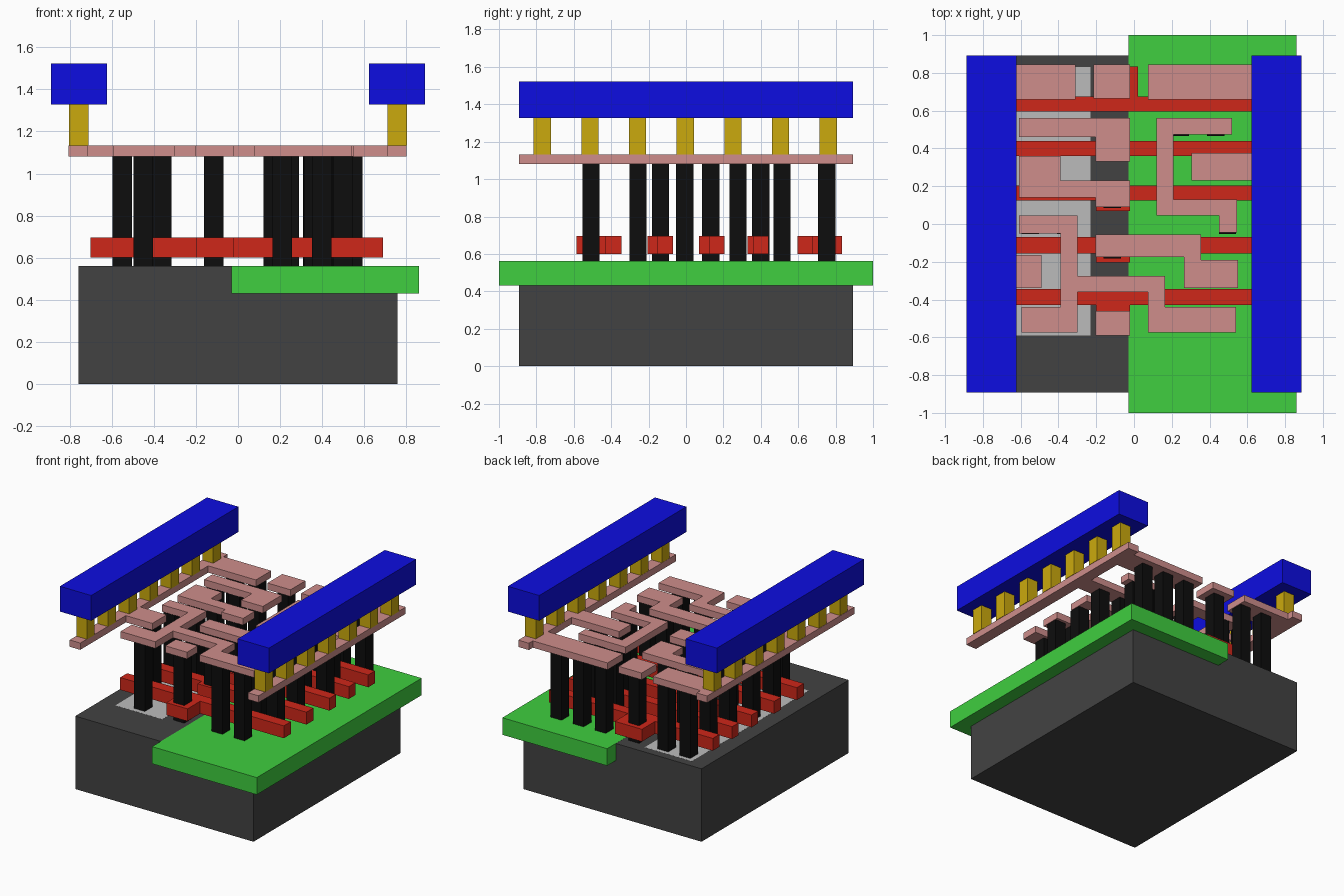
import bpy, bmesh

if "Cube" in bpy.data.objects:
    bpy.data.objects.remove(bpy.data.objects["Cube"])


def material(name, r, g, b):
    m = bpy.data.materials.new(name)
    m.diffuse_color = (r, g, b, 1)
    m.use_nodes = True
    m.node_tree.nodes["Principled BSDF"].inputs["Base Color"].default_value = m.diffuse_color
    return m


DARK = material("dark_grey", 0.055, 0.055, 0.055)
LIGHT = material("light_grey", 0.5, 0.5, 0.5)
GREEN = material("green", 0.05, 0.62, 0.05)
RED = material("red", 0.62, 0.02, 0.01)
BLACK = material("black", 0.004, 0.004, 0.004)
PINK = material("pink", 0.62, 0.27, 0.26)
GOLD = material("gold", 0.6, 0.4, 0.004)
BLUE = material("blue", 0.004, 0.004, 0.75)


def slab(name, z0, z1, mat, *turns):
    """Extrude a right-angled outline; turns alternate x, y, x, y round it."""
    xs, ys = turns[0::2], turns[1::2]
    bm = bmesh.new()
    ring = []
    for i, y in enumerate(ys):
        ring += [(xs[i], y), (xs[(i + 1) % len(xs)], y)]
    face = bm.faces.new([bm.verts.new((x, y, z0)) for x, y in ring])
    top = bmesh.ops.extrude_face_region(bm, geom=[face])["geom"]
    bmesh.ops.translate(bm, vec=(0, 0, z1 - z0),
                        verts=[g for g in top if isinstance(g, bmesh.types.BMVert)])
    bmesh.ops.recalc_face_normals(bm, faces=bm.faces)
    mesh = bpy.data.meshes.new(name)
    bm.to_mesh(mesh)
    bm.free()
    mesh.materials.append(mat)
    ob = bpy.data.objects.new(name, mesh)
    bpy.context.collection.objects.link(ob)


def post(name, x, y, z0, z1, mat, r=0.046):
    slab(name, z0, z1, mat, x - r, y - r, x + r, y + r)


TOP, WIRE0, WIRE1, RAIL = 0.56, 1.08, 1.132, 1.328
END = 0.893

# Base block, well slab and thin active strips
slab("substrate", 0, TOP, DARK, -0.757, -END, 0.757, END)
slab("well", 0.43, TOP + 0.001, GREEN, -0.03, -1, 0.86, 1)
for side, x in (("left", -0.63), ("right", 0.09)):
    slab("active_" + side, TOP - 0.02, TOP + 0.0005, LIGHT, x, -0.59, x + 0.4, 0.83)


# Red gates: a bar with a wider pad near the middle
def gate(y0, pad, y1):
    slab("gate", 0.6, 0.695, RED, -0.7, y0, -0.2, pad, -0.02, y0, 0.69, y1)


gate(-0.43, -0.585, -0.345)
gate(-0.155, -0.205, -0.07)
gate(0.125, 0.07, 0.205)
gate(0.36, 0.33, 0.44)
slab("gate_back", 0.6, 0.695, RED, -0.7, 0.595, 0.69, 0.675, 0.02, 0.835, -0.21, 0.675)


# Black contact posts in evenly pitched groups
def contacts(y, x, count=1):
    for i in range(count):
        post("contact", x + i * 0.188, y, TOP, WIRE0, BLACK)


ROW = [-0.508, -0.257, -0.007, 0.278, 0.513, 0.753]
contacts(ROW[0], -0.45)
contacts(ROW[0], 0.21, 2)
contacts(ROW[1], -0.55)
contacts(ROW[1], 0.36)
contacts(ROW[1], 0.50)
contacts(ROW[2], -0.55, 2)
contacts(ROW[2], 0.495)
contacts(ROW[3], -0.55)
contacts(ROW[3], 0.357, 2)
contacts(ROW[4], -0.55, 2)
contacts(ROW[4], 0.245, 2)
contacts(ROW[5], -0.55, 2)
contacts(ROW[5], 0.168, 3)
for y in (ROW[0], -0.137, 0.132, 0.4, ROW[5]):
    contacts(y, -0.115)


# Pink wiring layer
def wire(name, *turns):
    slab("wire_" + name, WIRE0, WIRE1, PINK, *turns)


wire("left_edge", -0.805, -END, -0.715, -0.34, -0.49, -0.165,
     -0.715, 0.66, -0.31, 0.845, -0.715, END)
wire("right_edge", 0.71, -END, 0.8, END, 0.71, 0.845,
     0.075, 0.66, 0.71, 0.375, 0.305, 0.23)
wire("back_pad", -0.215, 0.665, -0.02, 0.845)
wire("front_pad", -0.205, -0.59, -0.02, -0.46)
wire("back_hook", -0.61, 0.46, -0.205, 0.33, -0.02, 0.56)
wire("middle_hook", -0.61, 0.14, -0.205, 0.09, -0.02, 0.23, -0.39, 0.36)
wire("right_bend", 0.12, 0.045, 0.45, -0.045, 0.545, 0.13, 0.21, 0.475, 0.52, 0.56)
wire("long_bend", -0.61, -0.05, -0.39, -0.44, -0.595, -0.575, -0.3, -0.36,
     0.075, -0.575, 0.54, -0.44, 0.165, -0.275, -0.3, 0.045)
wire("front_bend", -0.205, -0.175, 0.265, -0.34, 0.55, -0.19, 0.355, -0.055)

# Blue rails on rows of gold pillars
for side, s in (("left", -1), ("right", 1)):
    slab("rail_" + side, RAIL, 1.522, BLUE, s * 0.622, -END, s * 0.888, END)
    for i in range(-3, 4):
        post("rail_pillar_" + side, s * 0.757, i * 0.255 - 0.004, WIRE1, RAIL, GOLD)
